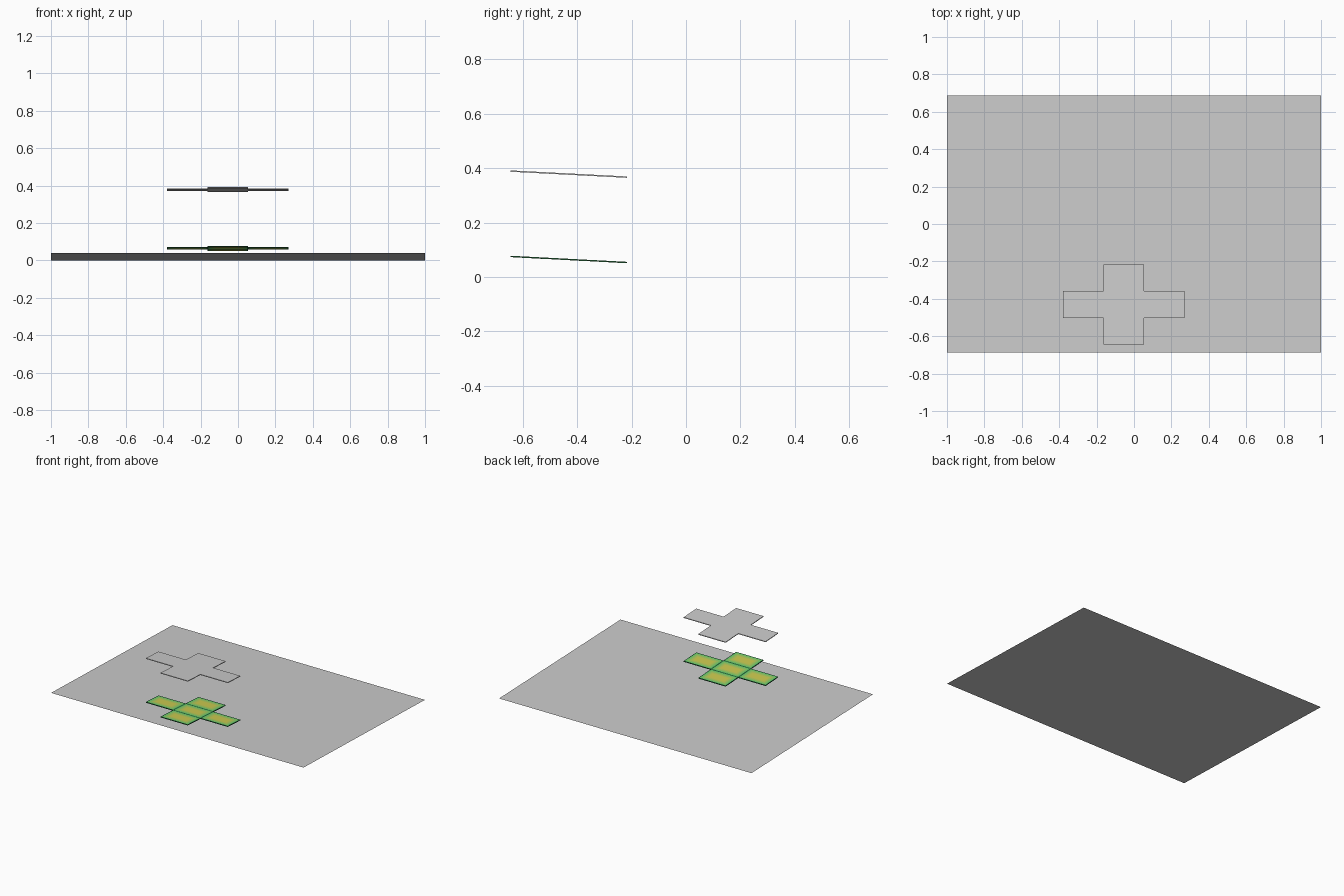
import bpy, bmesh

if "Cube" in bpy.data.objects:
    bpy.data.objects.remove(bpy.data.objects["Cube"])

SLOPE = -0.052              # panels tilt, higher at the front
CX, CY = -0.054, -0.431     # centre of the cross
TW, TD = 0.2165, 0.143      # one tile
THICK = 0.005


def material(name, rgb):
    m = bpy.data.materials.new(name)
    m.diffuse_color = (*rgb, 1)
    m.use_nodes = True
    m.node_tree.nodes["Principled BSDF"].inputs["Base Color"].default_value = m.diffuse_color
    return m


def finish(name, bm, mats=()):
    me = bpy.data.meshes.new(name)
    bm.to_mesh(me)
    bm.free()
    for m in mats:
        me.materials.append(m)
    ob = bpy.data.objects.new(name, me)
    bpy.context.collection.objects.link(ob)
    return ob


def cross_panel(name, z, mats=(), insets=()):
    """Five thin tiles in a cross; insets make coloured rings on both faces."""
    bm = bmesh.new()
    for i, j in ((0, 0), (-1, 0), (1, 0), (0, -1), (0, 1)):
        made = bmesh.ops.create_cube(bm, size=1)["verts"]
        for v in made:
            v.co.x = CX + (i + v.co.x) * TW
            v.co.y = CY + (j + v.co.y) * TD
            v.co.z = z + v.co.z * THICK + (v.co.y - CY) * SLOPE
        caps = [f for f in {f for v in made for f in v.link_faces}
                if abs(f.normal.z) > 0.5 or abs(f.calc_center_median().z - z - (f.calc_center_median().y - CY) * SLOPE) > THICK * 0.4]
        for cap in caps:
            for k, width in enumerate(insets):
                bmesh.ops.inset_region(bm, faces=[cap], thickness=width)
                cap.material_index = k + 1
    return finish(name, bm, mats)


# tilted base sheet
bm = bmesh.new()
bm.faces.new([bm.verts.new(c) for c in (
    (-1, -0.687, 0.04), (1, -0.687, 0.04), (1, 0.687, 0), (-1, 0.687, 0))])
finish("base_sheet", bm)

# upper plain panel
cross_panel("upper_panel", 0.378)

# lower panel: dark frame, green fading to olive in the middle of each tile
steps = 6
green, olive = (0.13, 0.62, 0.16), (0.62, 0.60, 0.08)
mats = [material("dark_frame", (0.02, 0.13, 0.04))]
for k in range(steps):
    t = k / (steps - 1)
    mats.append(material(f"glow_{k}", [a + (b - a) * t for a, b in zip(green, olive)]))
cross_panel("lower_panel", 0.064, mats, [0.007] + [0.011] * (steps - 1))
